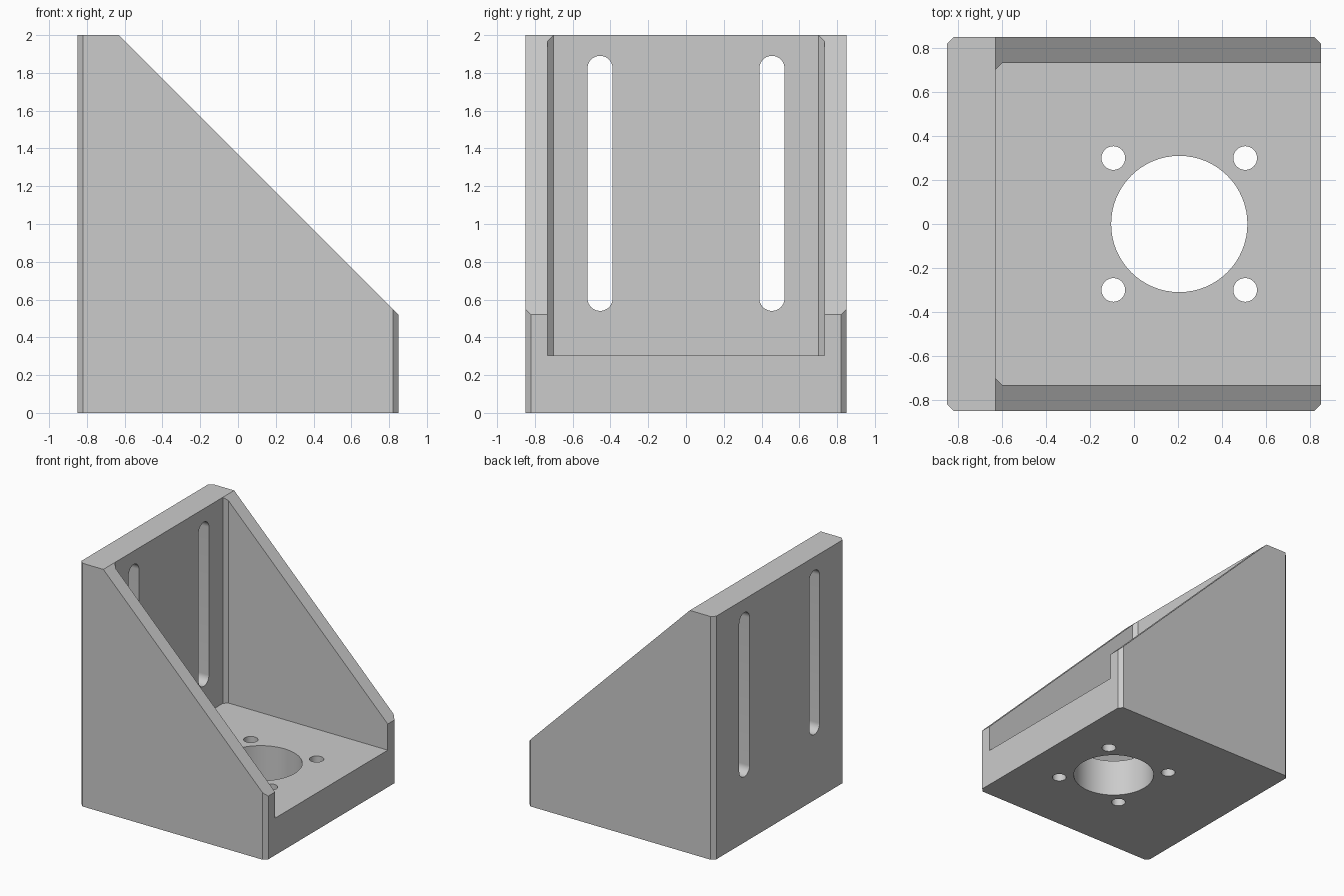
import bpy
import bmesh
from math import cos, sin, pi, radians
from mathutils import Matrix, Vector

cube = bpy.data.objects.get("Cube")
if cube:
    bpy.data.objects.remove(cube, do_unlink=True)

# Maps a (u, v, extrusion) prism so it runs along the chosen axis
AXES = {
    "z": Matrix.Identity(4),
    "y": Matrix(((1, 0, 0, 0), (0, 0, 1, 0), (0, 1, 0, 0), (0, 0, 0, 1))),
    "x": Matrix(((0, 0, 1, 0), (1, 0, 0, 0), (0, 1, 0, 0), (0, 0, 0, 1))),
}


def prism(name, outline, low, high, axis="z"):
    """Extrude a closed 2D outline between two positions along an axis."""
    bm = bmesh.new()
    base = bm.faces.new([bm.verts.new((u, v, low)) for u, v in outline])
    grown = bmesh.ops.extrude_face_region(bm, geom=[base])["geom"]
    top = [g for g in grown if isinstance(g, bmesh.types.BMVert)]
    bmesh.ops.translate(bm, verts=top, vec=Vector((0, 0, high - low)))
    bmesh.ops.transform(bm, matrix=AXES[axis], verts=bm.verts)
    bmesh.ops.recalc_face_normals(bm, faces=bm.faces)
    mesh = bpy.data.meshes.new(name)
    bm.to_mesh(mesh)
    bm.free()
    obj = bpy.data.objects.new(name, mesh)
    bpy.context.collection.objects.link(obj)
    return obj


def arc(cx, cy, r, start, end, steps):
    span = end - start
    return [(cx + r * cos(start + span * i / steps),
             cy + r * sin(start + span * i / steps)) for i in range(steps + 1)]


def circle(cx, cy, r, steps):
    return arc(cx, cy, r, 0, 2 * pi, steps)[:-1]


def cut(target, cutter):
    cutter.hide_render = True
    mod = target.modifiers.new("cut", "BOOLEAN")
    mod.operation = "DIFFERENCE"
    mod.solver = "EXACT"
    mod.object = cutter
    bpy.context.view_layer.objects.active = target
    bpy.ops.object.modifier_apply(modifier=mod.name)
    bpy.data.objects.remove(cutter, do_unlink=True)


HALF, CHAMFER, HEIGHT = 0.85, 0.03, 2.0
WALL_X, SIDE_Y, FLOOR_Z = -0.63, 0.732, 0.305

# Solid block with chamfered upright corners
a, b = HALF, HALF - CHAMFER
bracket = prism("angle_bracket", [(a, -b), (a, b), (b, a), (-b, a),
                                  (-a, b), (-a, -b), (-b, -a), (b, -a)], 0, HEIGHT)

# Sloping edge of the side gussets
drop = HEIGHT + WALL_X
cut(bracket, prism("slope_cutter", [(WALL_X - 0.2, drop + 0.2 - WALL_X),
                                    (1, drop - 1), (1, 2.5)], -1, 1, "y"))

# Open pocket between gussets, with chamfered inner corners
inner = SIDE_Y - CHAMFER
cut(bracket, prism("pocket_cutter", [(1, -SIDE_Y), (1, SIDE_Y),
                                     (WALL_X + CHAMFER, SIDE_Y), (WALL_X, inner),
                                     (WALL_X, -inner), (WALL_X + CHAMFER, -SIDE_Y)],
                   FLOOR_Z, 2.5))

# Central bore and four screw holes in the base
BORE_X = 0.206
cut(bracket, prism("bore_cutter", circle(BORE_X, 0, 0.31, 64), -0.1, 0.5))
for sx in (-1, 1):
    for sy in (-1, 1):
        cut(bracket, prism("screw_hole_cutter",
                           circle(BORE_X + sx * 0.3, sy * 0.3, 0.054, 32), -0.1, 0.5))

# Two upright adjustment slots in the back wall
SLOT_R, SLOT_LOW, SLOT_HIGH = 0.067, 0.607, 1.823
for sy in (-1, 1):
    outline = (arc(sy * 0.455, SLOT_HIGH, SLOT_R, 0, pi, 20)
               + arc(sy * 0.455, SLOT_LOW, SLOT_R, pi, 2 * pi, 20))
    cut(bracket, prism("slot_cutter", outline, -1, -0.5, "x"))

# Plain grey finish
grey = bpy.data.materials.new("light_grey")
grey.use_nodes = True
colour = (0.6, 0.6, 0.6, 1)
grey.diffuse_color = colour
grey.node_tree.nodes["Principled BSDF"].inputs["Base Color"].default_value = colour
bracket.data.materials.clear()
bracket.data.materials.append(grey)

bpy.ops.object.select_all(action="DESELECT")
bracket.select_set(True)
bpy.context.view_layer.objects.active = bracket
bpy.ops.object.shade_smooth_by_angle(angle=radians(30))
